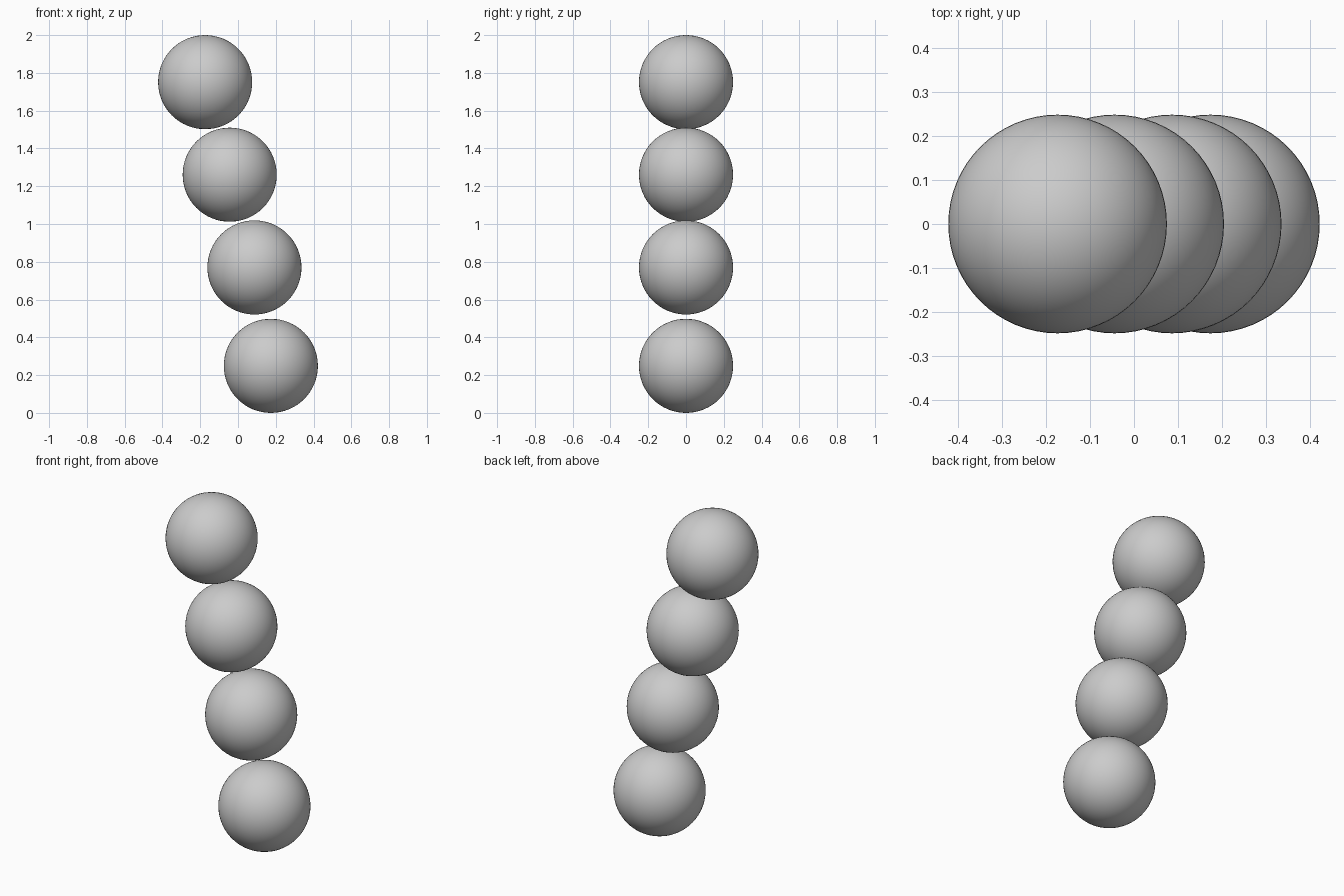
import bpy

# Remove the default object
cube = bpy.data.objects.get("Cube")
if cube:
    bpy.data.objects.remove(cube, do_unlink=True)

RADIUS = 0.249


def make_material(name, color):
    mat = bpy.data.materials.new(name)
    mat.use_nodes = True
    mat.diffuse_color = color
    mat.node_tree.nodes["Principled BSDF"].inputs["Base Color"].default_value = color
    return mat


grey = make_material("light_grey", (0.6, 0.6, 0.6, 1))


def ball(name, x, z):
    bpy.ops.mesh.primitive_uv_sphere_add(
        segments=64, ring_count=32, radius=RADIUS, location=(x, 0, z))
    obj = bpy.context.object
    obj.name = name
    obj.data.materials.append(grey)
    bpy.ops.object.shade_smooth()


# Leaning stack of four equal balls, bottom to top
ball("bottom_ball", 0.174, RADIUS)
ball("lower_middle_ball", 0.087, 0.77)
ball("upper_middle_ball", -0.044, 1.261)
ball("top_ball", -0.174, 2 - RADIUS)
